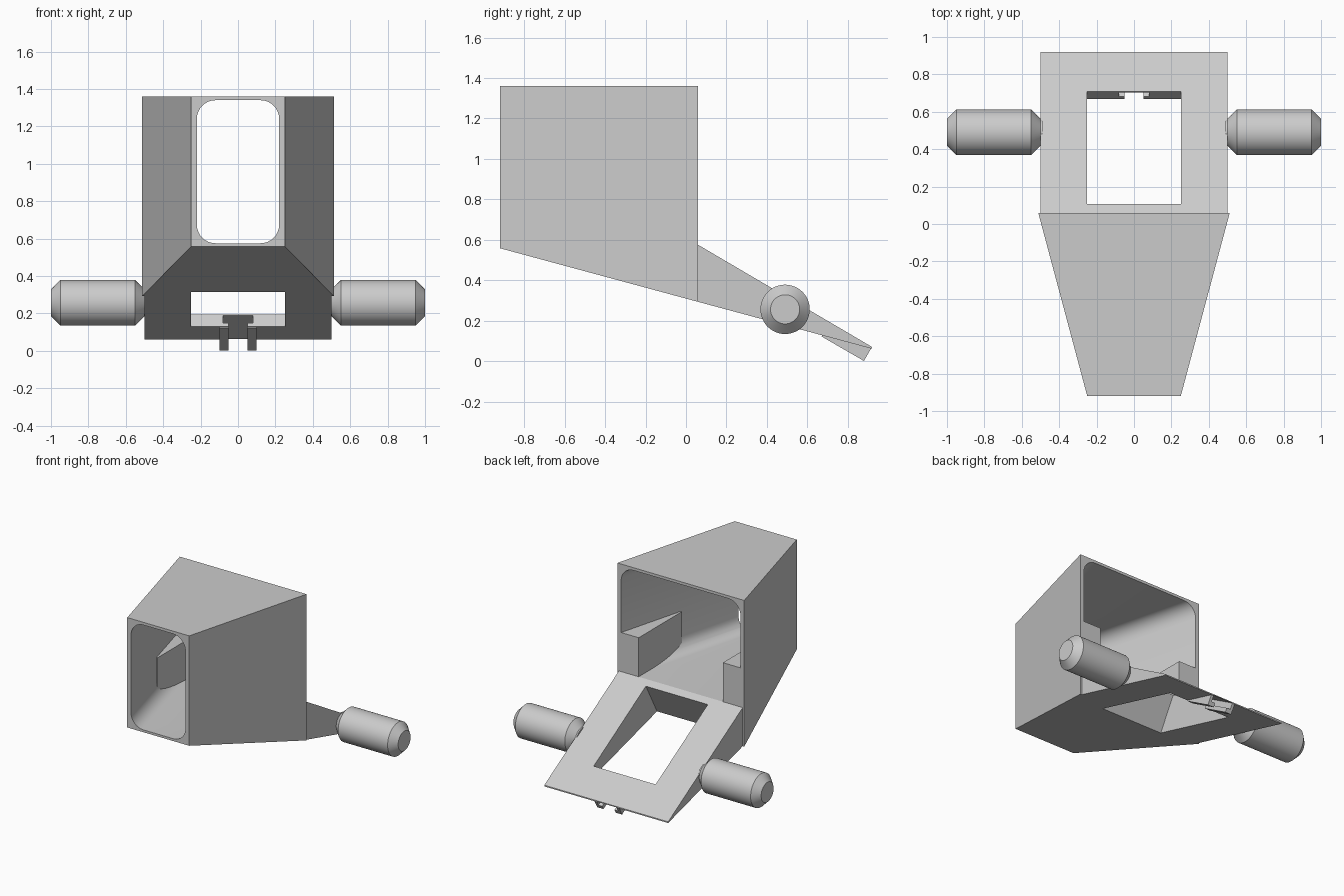
import bpy, bmesh, math
from mathutils import Vector

if "Cube" in bpy.data.objects:
    bpy.data.objects.remove(bpy.data.objects["Cube"])

grey = bpy.data.materials.new("plain_grey")
grey.use_nodes = True
GREY = (0.6, 0.6, 0.6, 1)
grey.diffuse_color = GREY
grey.node_tree.nodes["Principled BSDF"].inputs["Base Color"].default_value = GREY


def loft(name, rings):
    """Closed solid through rings that have equal point counts."""
    bm = bmesh.new()
    loops = [[bm.verts.new(p) for p in ring] for ring in rings]
    n = len(loops[0])
    for a, b in zip(loops, loops[1:]):
        for i in range(n):
            j = (i + 1) % n
            bm.faces.new((a[i], a[j], b[j], b[i]))
    bm.faces.new(loops[0])
    bm.faces.new(loops[-1])
    bmesh.ops.recalc_face_normals(bm, faces=bm.faces)
    mesh = bpy.data.meshes.new(name)
    bm.to_mesh(mesh)
    bm.free()
    obj = bpy.data.objects.new(name, mesh)
    bpy.context.collection.objects.link(obj)
    mesh.materials.append(grey)
    return obj


def side_prism(name, half, outline):
    """Extrude a (y, z) outline symmetrically across x."""
    return loft(name, [[(x, y, z) for y, z in outline] for x in (-half, half)])


def activate(obj):
    bpy.ops.object.select_all(action='DESELECT')
    obj.select_set(True)
    bpy.context.view_layer.objects.active = obj


def cut(obj, cutter):
    mod = obj.modifiers.new("cut", 'BOOLEAN')
    mod.operation = 'DIFFERENCE'
    mod.solver = 'EXACT'
    mod.object = cutter
    activate(obj)
    bpy.ops.object.modifier_apply(modifier=mod.name)


def smooth(obj):
    activate(obj)
    bpy.ops.object.shade_smooth_by_angle(angle=math.radians(28))


def rounded_ring(y, half, low, high, r, steps=8):
    ring = []
    corners = [(half - r, high - r), (r - half, high - r), (r - half, low + r), (half - r, low + r)]
    for k, (cx, cz) in enumerate(corners):
        for i in range(steps + 1):
            a = math.pi / 2 * (k + i / steps)
            ring.append((cx + r * math.cos(a), y, cz + r * math.sin(a)))
    return ring


FRONT, REAR, TOP = -0.92, 0.06, 1.36

# Tapered funnel body with a rounded passage
body = loft("funnel_body", [
    [(-w, y, low), (w, y, low), (w, y, TOP), (-w, y, TOP)]
    for y, w, low in ((FRONT, 0.25, 0.558), (REAR, 0.512, 0.293))])
slope = 0.262 / (REAR - FRONT)
passage = loft("passage_cutter", [
    rounded_ring(y, 0.22 + slope * (y - FRONT), 0.575, 1.34, 0.1)
    for y in (FRONT - 0.1, REAR + 0.1)])
cut(body, passage)

# Wedge-shaped arm behind the body
arm = side_prism("rear_arm", 0.5, [(REAR, 0.575), (0.92, 0.07), (0.92, 0.061), (REAR, 0.293)])

# Window through the arm, square to its top surface
window = side_prism("window_cutter", 0.25, [(-0.12, 0.14), (0.155, 0.637), (0.76, 0.284), (0.57, -0.04)])
cut(body, window)
cut(arm, window)
smooth(body)

# Clip under the arm tip, drawn in the slope's own frame
tip = Vector((0.92, 0.07))
back = Vector((-0.866, 0.5))
down = Vector((-0.5, -0.866))


def slope_box(name, half, s0, s1, d0, d1):
    pts = [(s0, d0), (s1, d0), (s1, d1), (s0, d1)]
    return side_prism(name, half, [tip + back * s + down * d for s, d in pts])


clip = slope_box("clip_rails", 0.1, 0, 0.243, 0.003, 0.08)
slots = [slope_box("slot_head_cutter", 0.08, -0.05, 0.3, 0.006, 0.05),
         slope_box("slot_neck_cutter", 0.05, -0.05, 0.3, 0.045, 0.12)]
for slot in slots:
    cut(arm, slot)
    cut(clip, slot)

for cutter in [passage, window] + slots:
    bpy.data.objects.remove(cutter)

for side, label in ((1, "left"), (-1, "right")):
    # Guide block inside the funnel wall
    plan = [(0.34, REAR), (0.508, REAR), (0.37, -0.44), (0.34, -0.44)]
    loft(label + "_guide_block", [[(side * x, y, z) for x, y in plan] for z in (0.56, 0.86)])

    # Chamfered trunnion pin
    rings = []
    for x, r in ((0.49, 0.072), (0.5, 0.072), (0.55, 0.122), (0.95, 0.122), (1.0, 0.072)):
        rings.append([(side * x, 0.49 + r * math.cos(a), 0.256 + r * math.sin(a))
                      for a in (math.tau * i / 48 for i in range(48))])
    smooth(loft(label + "_pin", rings))
